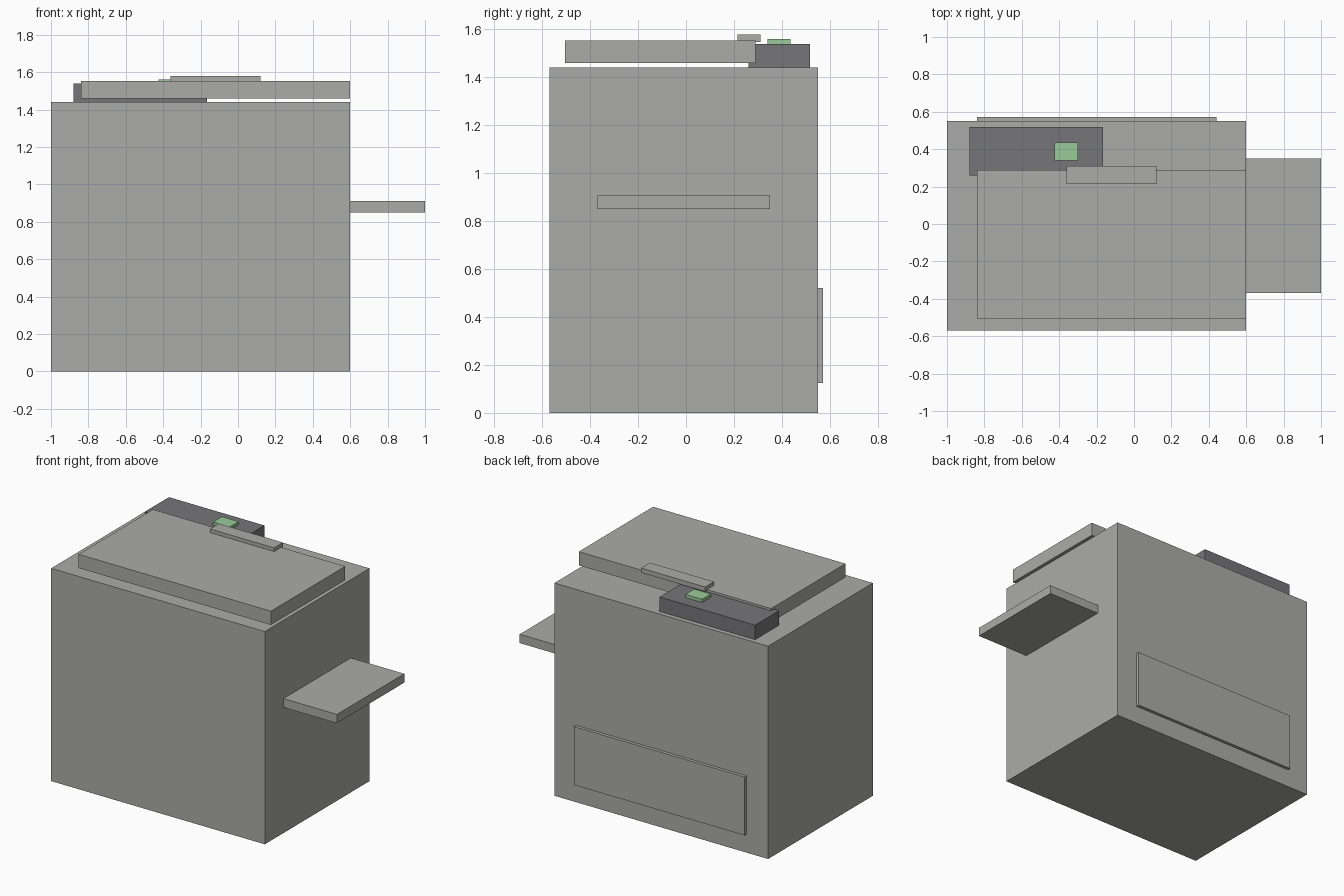
import bpy
from mathutils import Vector

cube = bpy.data.objects.get("Cube")
if cube:
    bpy.data.objects.remove(cube, do_unlink=True)


def material(name, colour):
    mat = bpy.data.materials.new(name)
    mat.use_nodes = True
    mat.diffuse_color = (*colour, 1)
    mat.node_tree.nodes["Principled BSDF"].inputs["Base Color"].default_value = (*colour, 1)
    return mat


def box(name, mat, x, y, z):
    """Flat-faced box filling the given (min, max) ranges."""
    low, high = (Vector(corner) for corner in zip(x, y, z))
    bpy.ops.mesh.primitive_cube_add(size=1, location=(low + high) / 2)
    obj = bpy.context.object
    obj.name = obj.data.name = name
    size = high - low
    for vert in obj.data.vertices:
        vert.co *= size
    obj.data.materials.append(mat)
    return obj


grey = material("warm grey", (0.41, 0.41, 0.40))
dark = material("dark grey", (0.18, 0.18, 0.19))
green = material("pale green", (0.32, 0.60, 0.32))

# Cabinet and side tray
box("cabinet", grey, (-1, 0.6), (-0.57, 0.55), (0, 1.44))
box("side_tray", grey, (0.6, 1), (-0.37, 0.35), (0.85, 0.91))

# Raised lid with its handle
box("lid", grey, (-0.84, 0.6), (-0.505, 0.29), (1.46, 1.553))
box("lid_handle", grey, (-0.36, 0.12), (0.215, 0.31), (1.547, 1.578))

# Control panel with its button
box("control_panel", dark, (-0.88, -0.165), (0.26, 0.518), (1.44, 1.538))
box("panel_button", green, (-0.425, -0.3), (0.34, 0.435), (1.538, 1.56))

# Rear access plate
box("rear_plate", grey, (-0.84, 0.44), (0.55, 0.572), (0.125, 0.52))
